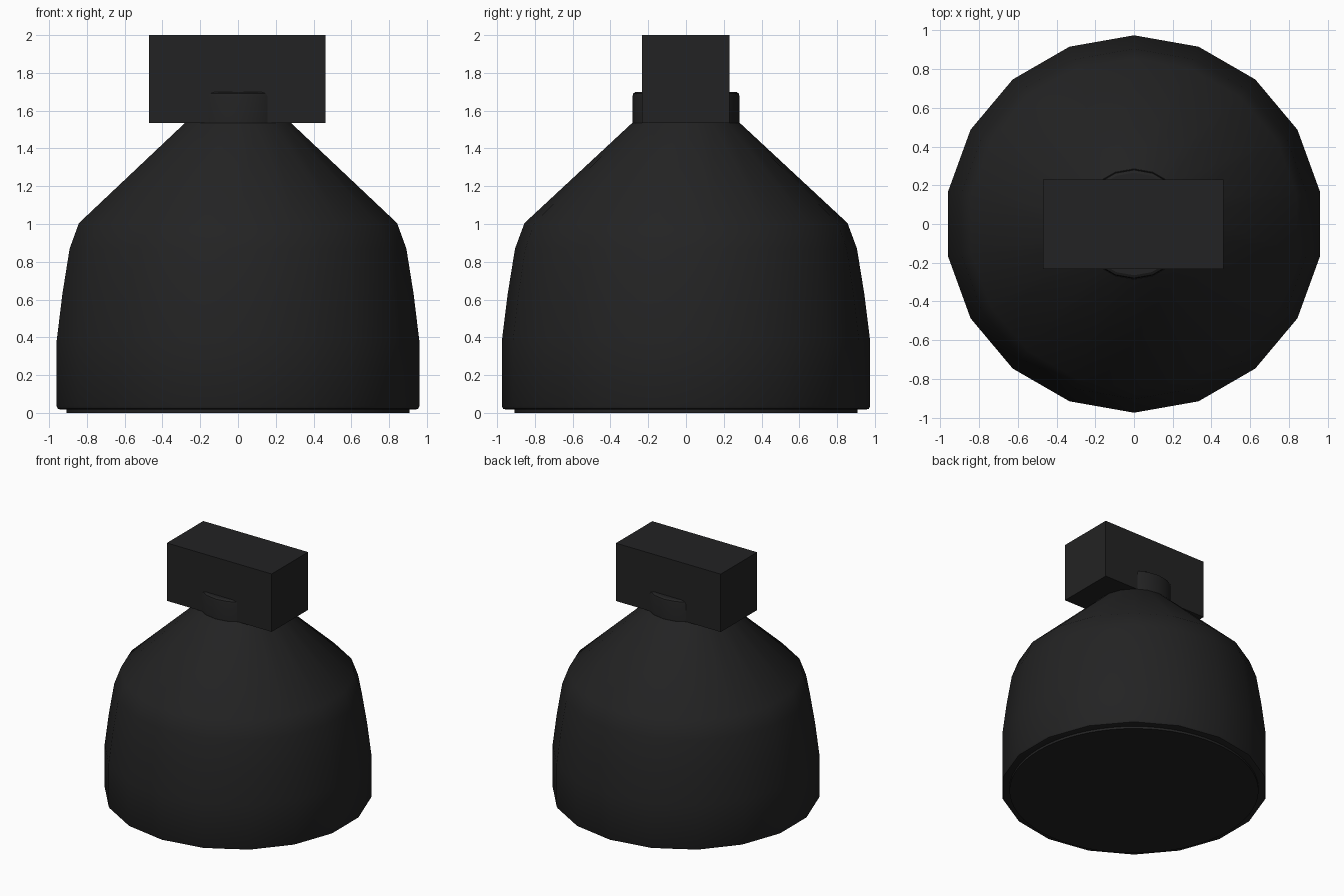
import bpy, bmesh
from math import sin, cos, pi, radians

cube = bpy.data.objects.get("Cube")
if cube:
    bpy.data.objects.remove(cube, do_unlink=True)

COLOUR = (0.0165, 0.0165, 0.0168, 1)
black = bpy.data.materials.new("matte black")
black.use_nodes = True
black.diffuse_color = COLOUR
bsdf = black.node_tree.nodes["Principled BSDF"]
bsdf.inputs["Base Color"].default_value = COLOUR
bsdf.inputs["Roughness"].default_value = 0.7


def finish(name, bm, smooth=True):
    bmesh.ops.recalc_face_normals(bm, faces=bm.faces)
    mesh = bpy.data.meshes.new(name)
    bm.to_mesh(mesh)
    bm.free()
    mesh.materials.append(black)
    obj = bpy.data.objects.new(name, mesh)
    bpy.context.collection.objects.link(obj)
    if smooth:
        bpy.ops.object.select_all(action="DESELECT")
        obj.select_set(True)
        bpy.context.view_layer.objects.active = obj
        bpy.ops.object.shade_smooth_by_angle(angle=radians(30))
    return obj


def lathe(name, profile, sides):
    """Closed turned solid from (radius, height) pairs, one corner facing +y."""
    bm = bmesh.new()
    turns = [pi / 2 + 2 * pi * i / sides for i in range(sides)]
    rings = [[bm.verts.new((r * cos(a), r * sin(a), z)) for a in turns]
             for r, z in profile]
    for low, high in zip(rings, rings[1:]):
        for i in range(sides):
            j = (i + 1) % sides
            bm.faces.new((low[i], low[j], high[j], high[i]))
    bm.faces.new(rings[0])
    bm.faces.new(rings[-1])
    return finish(name, bm)


# Round pad under the base
lathe("base_pad", [(0.908, 0), (0.908, 0.03)], 64)

# Faceted bell-shaped body with a rounded lower rim
lathe("body", [(0.955, 0.018), (0.968, 0.022), (0.975, 0.036), (0.975, 0.38),
               (0.944, 0.63), (0.905, 0.87), (0.855, 1.005), (0.285, 1.535)], 18)

# Short neck with a softened top edge
lathe("neck", [(0.283, 1.5), (0.283, 1.675), (0.279, 1.691), (0.265, 1.7)], 18)

# Block handle on top
bm = bmesh.new()
bmesh.ops.create_cube(bm, size=1)
bmesh.ops.scale(bm, vec=(0.932, 0.462, 0.465), verts=bm.verts)
bmesh.ops.translate(bm, vec=(-0.004, -0.001, 1.7675), verts=bm.verts)
finish("top_block", bm, smooth=False)
